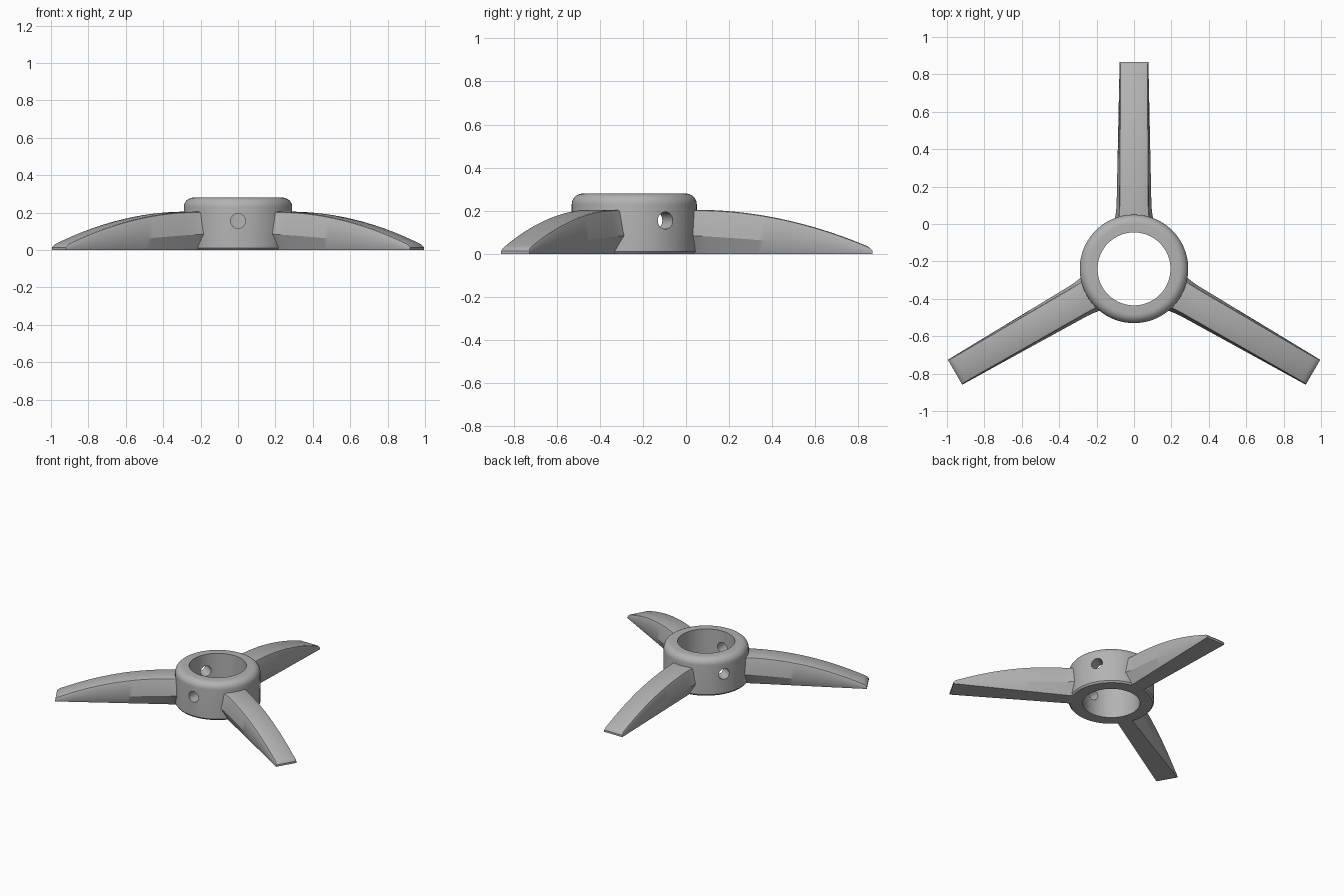
import bpy, bmesh, math
from mathutils import Matrix, Vector

old = bpy.data.objects.get("Cube")
if old:
    bpy.data.objects.remove(old, do_unlink=True)

CENTRE = Vector((0, -0.24, 0))
TIP = 1.105

grey = bpy.data.materials.new("plain grey")
grey.use_nodes = True
grey.diffuse_color = (0.45, 0.45, 0.45, 1)
grey.node_tree.nodes["Principled BSDF"].inputs["Base Color"].default_value = (0.45, 0.45, 0.45, 1)


def finish(name, bm, matrix):
    bmesh.ops.recalc_face_normals(bm, faces=bm.faces)
    mesh = bpy.data.meshes.new(name)
    bm.to_mesh(mesh)
    bm.free()
    mesh.transform(matrix)
    mesh.materials.append(grey)
    obj = bpy.data.objects.new(name, mesh)
    bpy.context.collection.objects.link(obj)
    return obj


def smooth(obj):
    bpy.ops.object.select_all(action="DESELECT")
    obj.select_set(True)
    bpy.context.view_layer.objects.active = obj
    bpy.ops.object.shade_smooth_by_angle(angle=math.radians(28))


# Hub: ring profile with a rounded top rim and a small bottom chamfer
def make_hub():
    inner, outer, top, fillet, sides = 0.195, 0.29, 0.28, 0.05, 96
    profile = [(inner, 0), (outer - 0.01, 0), (outer, 0.012)]
    for i in range(9):
        a = math.pi / 2 * i / 8
        profile.append((outer - fillet + fillet * math.cos(a), top - fillet + fillet * math.sin(a)))
    profile.append((inner, top))
    bm = bmesh.new()
    rings = []
    for s in range(sides):
        a = math.tau * s / sides
        rings.append([bm.verts.new((r * math.cos(a), r * math.sin(a), z)) for r, z in profile])
    n = len(profile)
    for s in range(sides):
        a, b = rings[s], rings[(s + 1) % sides]
        for i in range(n):
            j = (i + 1) % n
            bm.faces.new((a[i], b[i], b[j], a[j]))
    return finish("hub", bm, Matrix.Translation(CENTRE))


# Leg: arched loft with a side ridge, an undercut and softened top edges
def section(r):
    t = (r - 0.25) / (TIP - 0.25)
    top = 0.205 - max(r - 0.28, 0) ** 2 / 3.8
    if r > 1.08:
        top -= 0.012 * ((r - 1.08) / 0.025) ** 2
    ridge = 0.086 - 0.045 * t - 0.031 * t * t
    flare = 0.012 * max(0, 1 - (r - 0.25) / 0.1) ** 2
    w_ridge = 0.095 - 0.018 * t + flare
    w_top = 0.08 - 0.005 * t + flare * 0.5
    w_base = 0.052 + 0.024 * t
    f = min(0.012, 0.4 * (top - ridge))
    half = [(w_base, 0), (w_ridge, ridge), (w_top, top - f),
            (w_top - 0.3 * f, top - 0.3 * f), (w_top - f, top)]
    return half + [(-x, z) for x, z in reversed(half)]


def make_leg(name, angle):
    stations = [0.25 + 0.83 * i / 28 for i in range(29)] + [1.09, 1.098, TIP]
    bm = bmesh.new()
    loops = [[bm.verts.new((x, r, z)) for x, z in section(r)] for r in stations]
    n = len(loops[0])
    for a, b in zip(loops, loops[1:]):
        for i in range(n):
            j = (i + 1) % n
            bm.faces.new((a[i], a[j], b[j], b[i]))
    bm.faces.new(loops[0])
    bm.faces.new(loops[-1])
    matrix = Matrix.Translation(CENTRE) @ Matrix.Rotation(math.radians(angle), 4, "Z")
    return finish(name, bm, matrix)


# Screw hole cutter through one hub wall, opposite a leg
def make_cutter(angle):
    bm = bmesh.new()
    bmesh.ops.create_cone(bm, cap_ends=True, segments=32, radius1=0.04, radius2=0.04, depth=0.3)
    matrix = (Matrix.Translation(CENTRE) @ Matrix.Rotation(math.radians(angle), 4, "Z")
              @ Matrix.Translation((0, -0.25, 0.155)) @ Matrix.Rotation(math.pi / 2, 4, "X"))
    return finish("hole_cutter", bm, matrix)


hub = make_hub()
for angle in (0, 120, 240):
    cutter = make_cutter(angle)
    cutter.hide_render = True
    mod = hub.modifiers.new("screw hole", "BOOLEAN")
    mod.operation = "DIFFERENCE"
    mod.solver = "EXACT"
    mod.object = cutter
    bpy.ops.object.select_all(action="DESELECT")
    hub.select_set(True)
    bpy.context.view_layer.objects.active = hub
    bpy.ops.object.modifier_apply(modifier=mod.name)
    bpy.data.objects.remove(cutter, do_unlink=True)
smooth(hub)

for name, angle in (("back_leg", 0), ("front_right_leg", 120), ("front_left_leg", 240)):
    smooth(make_leg(name, angle))
